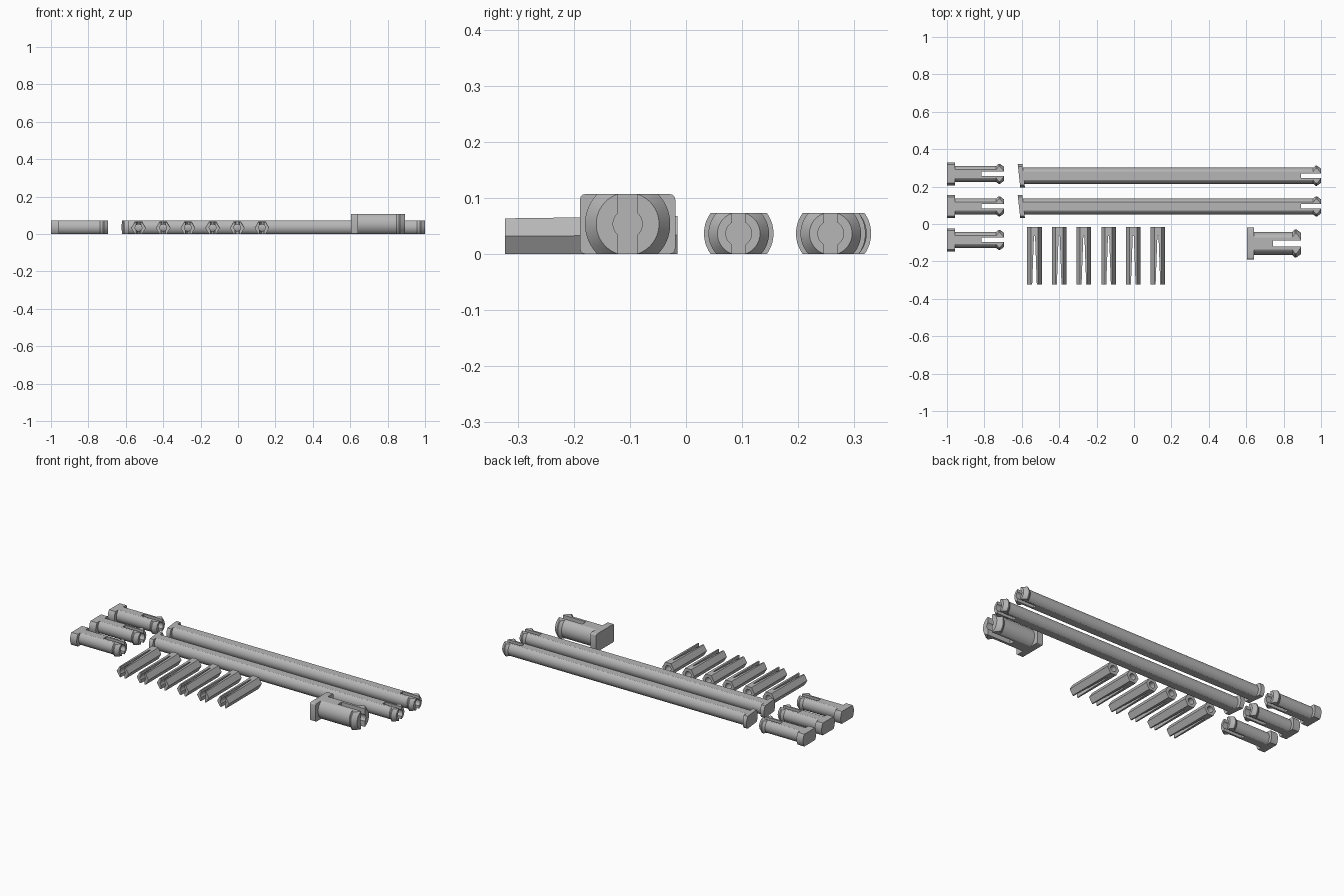
import bpy, bmesh, math
from mathutils import Vector, Matrix

if "Cube" in bpy.data.objects:
    bpy.data.objects.remove(bpy.data.objects["Cube"])

GREY = (0.47, 0.47, 0.47, 1)
grey = bpy.data.materials.new("plain_grey")
grey.use_nodes = True
grey.diffuse_color = GREY
grey.node_tree.nodes["Principled BSDF"].inputs["Base Color"].default_value = GREY


def make_object(name, bm):
    bmesh.ops.recalc_face_normals(bm, faces=bm.faces)
    mesh = bpy.data.meshes.new(name)
    bm.to_mesh(mesh)
    bm.free()
    mesh.materials.append(grey)
    obj = bpy.data.objects.new(name, mesh)
    bpy.context.collection.objects.link(obj)
    return obj


def activate(obj):
    bpy.ops.object.select_all(action='DESELECT')
    obj.select_set(True)
    bpy.context.view_layer.objects.active = obj


def combine(obj, tool, operation='DIFFERENCE'):
    mod = obj.modifiers.new("combine", 'BOOLEAN')
    mod.object, mod.operation, mod.solver = tool, operation, 'EXACT'
    activate(obj)
    bpy.ops.object.modifier_apply(modifier=mod.name)
    bpy.data.objects.remove(tool)


def smooth(obj):
    activate(obj)
    bpy.ops.object.shade_smooth_by_angle(angle=math.radians(25))


def box(name, x0, x1, half_y, half_z):
    bm = bmesh.new()
    bmesh.ops.create_cube(bm, size=1)
    bmesh.ops.scale(bm, vec=(x1 - x0, 2 * half_y, 2 * half_z), verts=bm.verts)
    bmesh.ops.translate(bm, vec=((x0 + x1) / 2, 0, 0), verts=bm.verts)
    return make_object(name, bm)


def revolve(name, profile, half_z=None, segments=56):
    """Turn (x, radius) points about the x axis, then flatten top and bottom."""
    bm = bmesh.new()
    rings = []
    for x, r in profile:
        rings.append([bm.verts.new((x, r * math.cos(a), r * math.sin(a)))
                      for a in (2 * math.pi * (i + 0.5) / segments for i in range(segments))])
    for a, b in zip(rings, rings[1:]):
        for i in range(segments):
            j = (i + 1) % segments
            bm.faces.new((a[i], a[j], b[j], b[i]))
    bm.faces.new(rings[0])
    bm.faces.new(rings[-1])
    if half_z:
        for side in (1, -1):
            geom = bm.verts[:] + bm.edges[:] + bm.faces[:]
            bmesh.ops.bisect_plane(bm, geom=geom, plane_co=(0, 0, side * half_z),
                                   plane_no=(0, 0, side), clear_outer=True)
            bmesh.ops.holes_fill(bm, edges=[e for e in bm.edges if e.is_boundary])
    return make_object(name, bm)


def split_pin(name, x, y, length, head, shaft, barb, tip, half_z, slot, bore,
              slot_len, barb_len, slant=0, square_head=False, head_r=0.062):
    """Flattened pin along +x with a head, a barbed tip and a split end."""
    neck = 0 if square_head else head
    profile = [] if square_head else [(0, head_r), (head, head_r)]
    profile += [(neck, shaft), (length - barb_len, shaft),
                (length - barb_len + 0.014, barb), (length - barb_len + 0.02, barb),
                (length, tip)]
    pin = revolve(name, profile, half_z)
    if square_head:
        block = box("head_block", 0, head, head_r, half_z)
        bm = bmesh.new()
        bm.from_mesh(block.data)
        corners = [e for e in bm.edges
                   if abs((e.verts[0].co - e.verts[1].co).x) > head / 2]
        bmesh.ops.bevel(bm, geom=corners, offset=0.01, segments=3, profile=0.5,
                        affect='EDGES')
        bm.to_mesh(block.data)
        bm.free()
        combine(pin, block, 'UNION')
    # Split and bore in the tip
    combine(pin, box("slot_cutter", length - slot_len, length + 0.05, slot, 0.2))
    combine(pin, revolve("bore_cutter", [(length - slot_len, bore), (length + 0.05, bore)],
                         segments=32))
    # Slanted head
    for v in pin.data.vertices:
        if v.co.x < head + 0.005:
            v.co.x -= slant * v.co.y
    pin.location = (x, y, half_z)
    smooth(pin)


small = dict(shaft=0.043, barb=0.054, tip=0.038, half_z=0.0365, slot=0.012, bore=0.023)

# Short pins
for i, y in enumerate((0.268, 0.094, -0.085)):
    split_pin(f"short_pin_{i + 1}", -1, y, length=0.305, head=0.043,
              slot_len=0.12, barb_len=0.042, **small)

# Long pins
for i, y in enumerate((0.258, 0.094)):
    split_pin(f"long_pin_{i + 1}", -0.615, y, length=1.615, head=0.025,
              slot_len=0.108, barb_len=0.042, slant=0.11, **small)

# Large pin
split_pin("large_pin", 0.604, -0.104, length=0.29, head=0.038, shaft=0.062, barb=0.076,
          tip=0.056, half_z=0.0535, slot=0.017, bore=0.026, slot_len=0.152,
          barb_len=0.047, square_head=True, head_r=0.085)


def wedge(name, x0, x1, w0, w1):
    """Tall tapered cutter that widens along +x."""
    cutter = box(name, x0, x1, 1, 0.2)
    for v in cutter.data.vertices:
        v.co.y *= w0 if v.co.x < (x0 + x1) / 2 else w1
    return cutter


# Hexagonal split sleeves, running from the back towards the front
LENGTH, RADIUS = 0.308, 0.039
for i in range(6):
    bm = bmesh.new()
    bmesh.ops.create_cone(bm, cap_ends=True, segments=6, radius1=RADIUS, radius2=RADIUS,
                          depth=LENGTH,
                          matrix=Matrix.Translation((LENGTH / 2, 0, 0))
                          @ Matrix.Rotation(math.pi / 2, 4, 'Y'))
    # Put hexagon corners at the sides
    if max(abs(v.co.z) for v in bm.verts) > RADIUS * 0.95:
        bmesh.ops.rotate(bm, cent=(0, 0, 0), verts=bm.verts,
                         matrix=Matrix.Rotation(math.pi / 6, 3, 'X'))
    low = min(v.co.z for v in bm.verts)
    for v in bm.verts:
        if v.co.x > LENGTH / 2:
            v.co.z = low + (v.co.z - low) * 0.94
    sleeve = make_object(f"hex_sleeve_{i + 1}", bm)
    combine(sleeve, revolve("sleeve_bore", [(-0.05, 0.018), (LENGTH + 0.05, 0.018)],
                            segments=32))
    combine(sleeve, wedge("sleeve_slot", 0.05, LENGTH + 0.02, 0.003, 0.013))
    sleeve.rotation_euler.z = -math.pi / 2
    sleeve.location = Vector((-0.532 + 0.132 * i, -0.015, -low))
    smooth(sleeve)
